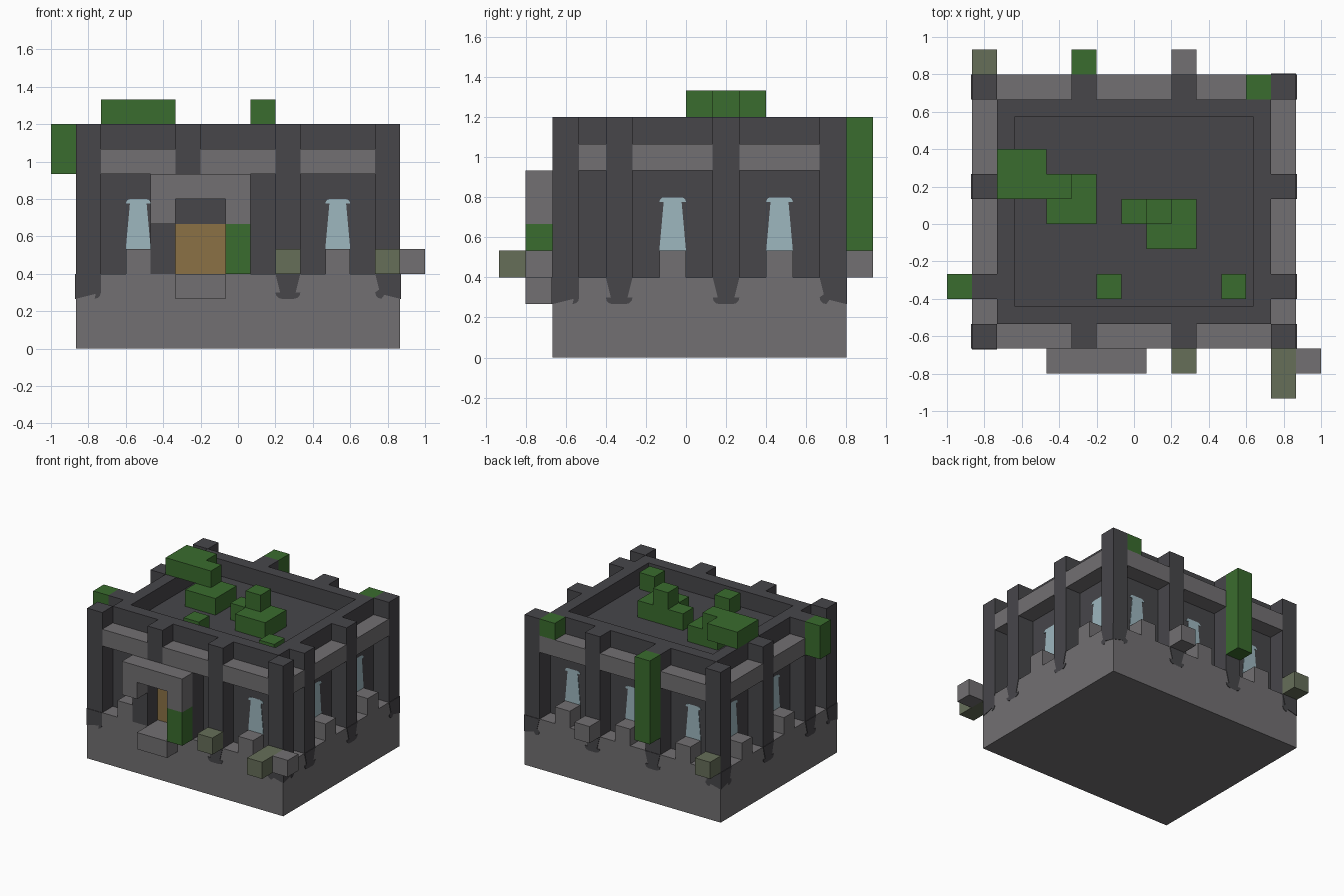
import bpy, bmesh
from math import sin, cos, pi
from mathutils import Vector

cube = bpy.data.objects.get("Cube")
if cube:
    bpy.data.objects.remove(cube)

U = 2 / 15  # one block


def linear(c):
    c /= 255
    return c / 12.92 if c <= 0.04045 else ((c + 0.055) / 1.055) ** 2.4


def material(name, *rgb):
    m = bpy.data.materials.new(name)
    m.use_nodes = True
    col = (*[linear(c) for c in rgb], 1)
    m.diffuse_color = col
    bsdf = m.node_tree.nodes["Principled BSDF"]
    bsdf.inputs["Base Color"].default_value = col
    bsdf.inputs["Roughness"].default_value = 0.9
    return m


LIGHT = material("light stone", 114, 112, 114)
DARK = material("dark stone", 71, 70, 74)
MOSS = material("mossy stone", 102, 110, 89)
LEAF = material("leaf green", 58, 108, 46)
WOOD = material("door wood", 139, 113, 69)
GLASS = material("pale glass", 157, 183, 191)


def finish(name, bm, mat):
    bmesh.ops.recalc_face_normals(bm, faces=bm.faces)
    bmesh.ops.scale(bm, vec=(U, U, U), verts=bm.verts)
    me = bpy.data.meshes.new(name)
    bm.to_mesh(me)
    bm.free()
    me.materials.append(mat)
    ob = bpy.data.objects.new(name, me)
    bpy.context.collection.objects.link(ob)
    return ob


def box_mesh(x, y, z):
    bm = bmesh.new()
    bmesh.ops.create_cube(bm, size=1)
    for v in bm.verts:
        v.co = Vector([(r[0] + r[1]) / 2 + c * (r[1] - r[0])
                       for r, c in zip((x, y, z), v.co)])
    return bm


def box(name, mat, x, y, z):
    return finish(name, box_mesh(x, y, z), mat)


# Each side maps (along, outward, up) to block coordinates on the outer face
SIDES = {
    "front": lambda a, d, z: (a, -5 - d, z),
    "back": lambda a, d, z: (a, 6 + d, z),
    "right": lambda a, d, z: (-6.5 - d, a, z),
    "left": lambda a, d, z: (6.5 + d, a, z),
}


def side_box(name, mat, side, a, d, z):
    lo, hi = SIDES[side](a[0], d[0], z[0]), SIDES[side](a[1], d[1], z[1])
    return box(name, mat, *[sorted(r) for r in zip(lo, hi)])


def plate(name, mat, side, a, z, depth=0, round_ends=(), radius=0.25):
    """Thin plate; round_ends lists (along, up) corner indices to round."""
    pts = []
    for i, j in ((0, 0), (1, 0), (1, 1), (0, 1)):
        if (i, j) not in round_ends:
            pts.append((a[i], z[j]))
            continue
        sx, sz = 1 - 2 * i, 1 - 2 * j
        cx, cz = a[i] + sx * radius, z[j] + sz * radius
        arc = [(cx - sx * radius * cos(t * pi / 6), cz - sz * radius * sin(t * pi / 6))
               for t in range(4)]
        pts += arc if i != j else arc[::-1]
    bm = bmesh.new()
    face = bm.faces.new([bm.verts.new(SIDES[side](p, depth, q)) for p, q in pts])
    ext = bmesh.ops.extrude_face_region(bm, geom=[face])
    push = Vector(SIDES[side](0, 0.03, 0)) - Vector(SIDES[side](0, 0, 0))
    bmesh.ops.translate(bm, vec=push,
                        verts=[g for g in ext["geom"] if isinstance(g, bmesh.types.BMVert)])
    return finish(name, bm, mat)


# Base
box("base", LIGHT, (-6.5, 6.5), (-5, 6), (0, 3))

# Walls with a sunken roof
bm = box_mesh((-5.5, 5.5), (-4, 5), (3, 9))
top = max(bm.faces, key=lambda f: f.calc_center_median().z)
bmesh.ops.inset_region(bm, faces=[top], thickness=1)
sunk = bmesh.ops.extrude_discrete_faces(bm, faces=[top])["faces"][0]
bmesh.ops.translate(bm, vec=(0, 0, -1), verts=sunk.verts)
finish("walls_and_roof", bm, DARK)

# Corner pillars
for x in (-6.5, 5.5):
    for y in (-5, 5):
        box("corner_pillar", DARK, (x, x + 1), (y, y + 1), (3, 9))

# Pillars, bands, windows and sills on each side
LONG = dict(pillars=(-2, 2), ends=(-5.5, 5.5), windows=(-4, 0, 4))
SHORT = dict(pillars=(-2.5, 1.5), ends=(-4, 5), windows=(-0.5, 3.5))
for side in SIDES:
    lay = LONG if side in ("front", "back") else SHORT
    lo, hi = lay["ends"]
    # pillar feet reaching down over the base
    plate("corner_foot", DARK, side, (lo - 1, lo), (2, 3), round_ends=[(1, 0)])
    plate("corner_foot", DARK, side, (hi, hi + 1), (2, 3), round_ends=[(0, 0)])
    edges = [lo]
    for p in lay["pillars"]:
        span = (p - 0.5, p + 0.5)
        edges += span
        over_door = side == "front" and p < 0
        side_box("wall_pillar", DARK, side, span, (-1, 0), (7 if over_door else 3, 9))
        if not over_door:
            plate("pillar_foot", DARK, side, span, (2, 3), round_ends=[(0, 0), (1, 0)])
    edges.append(hi)
    for a, b in zip(edges[::2], edges[1::2]):
        side_box("stone_band", LIGHT, side, (a, b), (-1, 0), (7, 8))
    for w in lay["windows"]:
        if side == "front" and w == 0:
            continue
        span = (w - 0.5, w + 0.5)
        plate("window", GLASS, side, span, (4, 6), depth=-1,
              round_ends=[(0, 1), (1, 1)], radius=0.18)
        side_box("window_sill", LIGHT, side, span, (-1, 0), (3, 4))

# Doorway
plate("door", WOOD, "front", (-2.5, -0.5), (3, 5), depth=-1)
for x in (-3.5, -0.5):
    side_box("door_jamb", DARK, "front", (x, x + 1), (-1, 0), (3, 7))
    side_box("porch_post", LIGHT, "front", (x, x + 1), (0, 1), (5, 6))
side_box("porch_lintel", LIGHT, "front", (-3.5, 0.5), (0, 1), (6, 7))
side_box("door_step", LIGHT, "front", (-2.5, -0.5), (0, 1), (2, 3))
side_box("porch_vine", LEAF, "front", (-0.5, 0.5), (0, 1), (3, 5))

# Loose stones around the walls
for name, mat, x, y in (
        ("mossy_stone", MOSS, (1.5, 2.5), (-6, -5)),
        ("mossy_stone", MOSS, (5.5, 6.5), (-7, -5)),
        ("mossy_stone", MOSS, (-6.5, -5.5), (6, 7)),
        ("loose_stone", LIGHT, (6.5, 7.5), (-6, -5)),
        ("loose_stone", LIGHT, (1.5, 2.5), (6, 7))):
    box(name, mat, x, y, (3, 4))

# Vines on the walls
side_box("back_vine", LEAF, "back", (-2.5, -1.5), (0, 1), (4, 9))
side_box("side_vine", LEAF, "right", (-3, -2), (0, 1), (7, 9))
box("ledge_bush", LEAF, (4.5, 5.5), (5, 6), (8, 9))

# Bushes on the roof
for x, y, z in (
        ((-5.5, -3.5), (1, 3), 9), ((-3.5, -2.5), (1, 2), 9),
        ((-3.5, -1.5), (0, 2), 8), ((-0.5, 0.5), (0, 1), 8),
        ((0.5, 2.5), (-1, 1), 8), ((0.5, 1.5), (0, 1), 9),
        ((-1.5, -0.5), (-3, -2), 8), ((3.5, 4.5), (-3, -2), 8)):
    box("roof_bush", LEAF, x, y, (z, z + 1))
